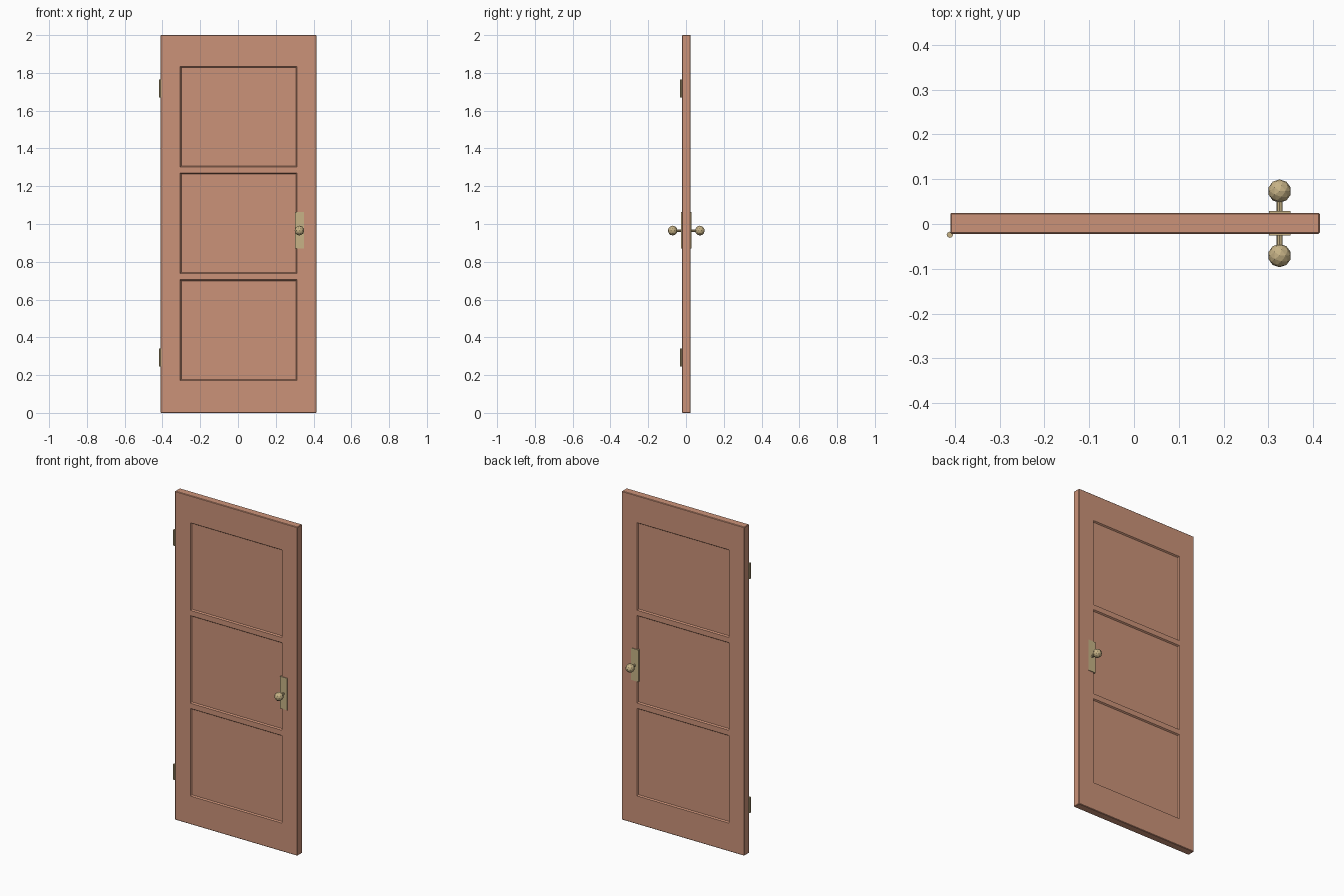
import bpy, bmesh
from math import pi
from mathutils import Vector

if "Cube" in bpy.data.objects:
    bpy.data.objects.remove(bpy.data.objects["Cube"])


def material(name, rgb):
    m = bpy.data.materials.new(name)
    m.use_nodes = True
    m.diffuse_color = (*rgb, 1)
    m.node_tree.nodes["Principled BSDF"].inputs["Base Color"].default_value = (*rgb, 1)
    return m


wood = material("warm wood", (0.60, 0.29, 0.19))
brass = material("dull brass", (0.57, 0.45, 0.24))


def finish(obj, name, mat):
    obj.name = name
    obj.data.materials.append(mat)
    return obj


def box_mesh(bm, low, high):
    low, high = Vector(low), Vector(high)
    verts = bmesh.ops.create_cube(bm, size=1)["verts"]
    size, mid = high - low, (low + high) / 2
    for v in verts:
        v.co = Vector(a * b for a, b in zip(v.co, size)) + mid


def add_mesh(bm, name, mat):
    mesh = bpy.data.meshes.new(name)
    bm.to_mesh(mesh)
    bm.free()
    obj = bpy.data.objects.new(name, mesh)
    bpy.context.collection.objects.link(obj)
    return finish(obj, name, mat)


def cylinder(name, radius, length, location, rotation=(0, 0, 0), sides=8):
    bpy.ops.mesh.primitive_cylinder_add(vertices=sides, radius=radius, depth=length,
                                        location=location, rotation=rotation)
    return finish(bpy.context.object, name, brass)


# Door slab with softened edges and three recessed panels on each side
MID_Y = 0.0015
HALF = 0.0235
PANEL_X = (-0.306, 0.312)
PANELS_Z = [(0.172, 0.705), (0.737, 1.27), (1.302, 1.835)]

bm = bmesh.new()
box_mesh(bm, (-0.41, MID_Y - HALF, 0), (0.415, MID_Y + HALF, 2))
bmesh.ops.bevel(bm, geom=bm.edges[:], offset=0.003, segments=1, affect='EDGES')
cuts = [((x, 0, 0), (1, 0, 0)) for x in PANEL_X]
cuts += [((0, 0, z), (0, 0, 1)) for pair in PANELS_Z for z in pair]
for point, normal in cuts:
    bmesh.ops.bisect_plane(bm, geom=bm.verts[:] + bm.edges[:] + bm.faces[:],
                           plane_co=point, plane_no=normal)
bm.normal_update()


def is_panel(face):
    c = face.calc_center_median()
    return (abs(face.normal.y) > 0.9 and PANEL_X[0] < c.x < PANEL_X[1]
            and any(a < c.z < b for a, b in PANELS_Z))


bmesh.ops.inset_individual(bm, faces=[f for f in bm.faces if is_panel(f)],
                           thickness=0.008, depth=-0.008)
add_mesh(bm, "door_slab", wood)

# Lock plate, stem and faceted knob on both sides
KNOB_X, KNOB_Z = 0.325, 0.965
for label, side in (("front", -1), ("back", 1)):
    inner, outer = sorted((MID_Y + side * (HALF - 0.008), MID_Y + side * (HALF + 0.004)))
    bm = bmesh.new()
    box_mesh(bm, (KNOB_X - 0.024, inner, 0.87), (KNOB_X + 0.024, outer, 1.064))
    add_mesh(bm, label + "_lock_plate", brass)
    cylinder(label + "_knob_stem", 0.007, 0.05,
             (KNOB_X, MID_Y + side * 0.04, KNOB_Z), (pi / 2, 0, 0))
    bpy.ops.mesh.primitive_ico_sphere_add(subdivisions=2, radius=0.026,
                                          location=(KNOB_X, MID_Y + side * 0.072, KNOB_Z))
    finish(bpy.context.object, label + "_knob", brass)

# Hinge barrels at the front corner of the hinge edge
for label, z in (("lower", 0.293), ("upper", 1.718)):
    cylinder(label + "_hinge", 0.007, 0.095, (-0.411, -0.024, z))
